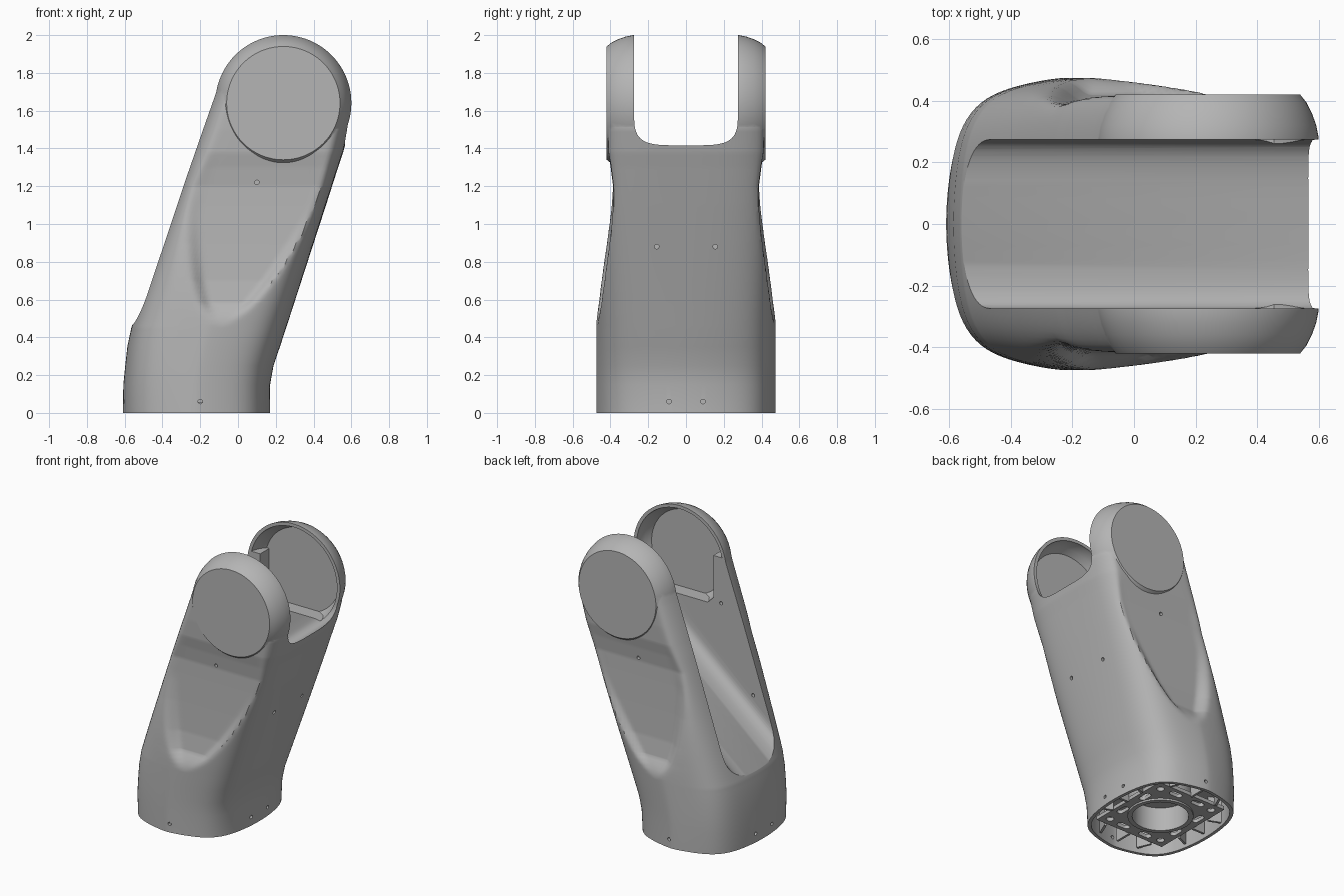
import bpy, bmesh, math
from mathutils import Matrix

old = bpy.data.objects.get("Cube")
if old:
    bpy.data.objects.remove(old, do_unlink=True)

grey = bpy.data.materials.new("light_grey")
grey.use_nodes = True
COLOUR = (0.46, 0.46, 0.46, 1)
grey.diffuse_color = COLOUR
grey.node_tree.nodes["Principled BSDF"].inputs["Base Color"].default_value = COLOUR


def make(name, bm):
    bmesh.ops.recalc_face_normals(bm, faces=bm.faces)
    me = bpy.data.meshes.new(name)
    bm.to_mesh(me)
    bm.free()
    ob = bpy.data.objects.new(name, me)
    bpy.context.collection.objects.link(ob)
    me.materials.append(grey)
    return ob


def loft(name, rings):
    """Closed solid through equal-length rings of points."""
    bm = bmesh.new()
    rows = [[bm.verts.new(p) for p in ring] for ring in rings]
    n = len(rows[0])
    for a, b in zip(rows, rows[1:]):
        for i in range(n):
            j = (i + 1) % n
            bm.faces.new((a[i], a[j], b[j], b[i]))
    bm.faces.new(rows[0])
    bm.faces.new(rows[-1])
    return make(name, bm)


def lathe_y(name, profile, cx, cz, n=96):
    """Solid of revolution about a y axis; profile is (y, radius)."""
    turn = [2 * math.pi * i / n for i in range(n)]
    return loft(name, [[(cx + r * math.cos(t), y, cz + r * math.sin(t)) for t in turn]
                       for y, r in profile])


def disc_z(name, cx, cy, r, z0, z1, stretch=(0, 0)):
    """Upright cylinder, optionally stretched into a slot."""
    def ring(z):
        pts = []
        for i in range(48):
            t = 2 * math.pi * (i + 0.5) / 48
            c, s = math.cos(t), math.sin(t)
            pts.append((cx + r * c + math.copysign(stretch[0], c),
                        cy + r * s + math.copysign(stretch[1], s), z))
        return pts
    return loft(name, [ring(z0), ring(z1)])


def box(name, centre, size, angle=0):
    bm = bmesh.new()
    bmesh.ops.create_cube(bm, size=1, matrix=Matrix.Translation(centre)
                          @ Matrix.Rotation(angle, 4, 'Z') @ Matrix.Diagonal((*size, 1)))
    return make(name, bm)


def combine(target, tool, operation='DIFFERENCE'):
    mod = target.modifiers.new("cut", 'BOOLEAN')
    mod.operation, mod.solver, mod.object = operation, 'EXACT', tool
    bpy.context.view_layer.update()
    with bpy.context.temp_override(object=target, active_object=target):
        bpy.ops.object.modifier_apply(modifier=mod.name)
    bpy.data.objects.remove(tool, do_unlink=True)


def smooth(ob, angle=32):
    bpy.ops.object.select_all(action='DESELECT')
    ob.select_set(True)
    bpy.context.view_layer.objects.active = ob
    bpy.ops.object.shade_smooth_by_angle(angle=math.radians(angle))


# Leaning body: height, min x, max x, side limit at scoop rim, side limit at scoop floor
KEYS = [(0, -.61, .17, .62, .62), (.15, -.607, .17, .60, .60), (.25, -.597, .188, .57, .57),
        (.35, -.586, .222, .55, .55), (.45, -.565, .255, .52, .50), (.58, -.52, .297, .475, .42),
        (.7, -.478, .336, .452, .402), (.9, -.407, .401, .42, .392),
        (1.1, -.337, .466, .395, .385), (1.2, -.302, .498, .387, .383),
        (1.3, -.267, .53, .402, .396), (1.38, -.238, .557, .413, .411),
        (1.5, -.196, .588, .416, .416), (1.64, -.146, .6, .416, .416),
        (1.757, -.105, .58, .416, .416)]
HEAD_X, HEAD_Z = .24, 1.64


def outline(z):
    for a, b in zip(KEYS, KEYS[1:]):
        if z <= b[0] + 1e-6:
            f = (z - a[0]) / (b[0] - a[0])
            return [p + (q - p) * f for p, q in zip(a[1:], b[1:])]


def section(z, inset=0, level=None, n=160):
    """Rounded box with bowed sides, pressed in by the side scoops."""
    lo, hi, rim, floor = outline(z)
    rise = min(1, z / 1.4)
    power, bow = 7 - 2.5 * rise, .18 - .16 * rise
    half_width = .34 * min(1, max(0, z - .46) / .6) ** .5
    axis = -.09 + .28 * (z - .46)
    pts = []
    for i in range(n):
        t = 2 * math.pi * (i + .5) / n
        c, s = math.cos(t), math.sin(t)
        r = (abs(c) ** power + abs(s) ** power) ** (-1 / power)
        u, v = r * c, r * s
        x = (lo + hi) / 2 + ((hi - lo) / 2 - inset) * u * (1 - bow * v * v)
        y = (.475 - inset) * abs(v) * (1 - bow * abs(u) ** 1.5)
        g = min(1, max(0, (abs(x - axis) - half_width + .07) / .09))
        limit = floor + (rim - floor) * g * g * (3 - 2 * g)
        y *= (1 + (y / limit) ** 40) ** (-1 / 40)
        pts.append((x, math.copysign(y, s), z if level is None else level))
    return pts


# Body with side scoops, joined to the round head
levels = sorted({k[0] for k in KEYS} | {.4125 + .025 * i for i in range(53)})
body = loft("arm_housing", [section(z) for z in levels])
half = [(.42, .30), (.395, .32), (.36, .338), (.32, .352), (.28, .36)]
head = lathe_y("head", half + [(-y, r) for y, r in reversed(half)], HEAD_X, HEAD_Z)
combine(body, head, 'UNION')

# Fork slot with a sloping, round-cornered floor
floor_arc = [(.275 * math.copysign(abs(math.cos(t)) ** .5, math.cos(t)),
              .17 - .17 * math.sin(t) ** .5)
             for t in [math.pi * i / 32 for i in range(33)]]
shape = [(.275, 3)] + floor_arc + [(-.275, 3)]
combine(body, loft("slot", [[(x, y, z + .49 + .845 * (x + .53)) for y, z in shape]
                            for x in (-1.2, 1.2)]))

# Pockets inside both fork heads, stopping above the flat inner panels
for side in (1, -1):
    pocket = lathe_y("pocket", [(side * .2, .337), (side * .29, .337),
                                (side * .34, .318), (side * .375, .29)], HEAD_X, HEAD_Z)
    combine(pocket, box("lower_panel", (.24, side * .3, 1.18), (1, .4, .4)))
    combine(pocket, box("rear_panel", (-.22, side * .3, 1.42), (.4, .4, .6)))
    combine(body, pocket)

# Hollow foot
combine(body, loft("foot_hollow", [section(0, .022, -.1), section(0, .022, .2)]))

# Screw holes: position and drilling axis
holes = []
for s in (1, -1):
    holes += [((-.2, s * .475, .06), 'Y'), ((.1, s * .386, 1.22), 'Y'),
              ((-.08, s * .275, 1.4), 'Y'), ((-.33, s * .275, .82), 'Y'),
              ((.393, s * .155, .88), 'X'), ((.17, s * .09, .06), 'X'),
              ((-.61, s * .09, .06), 'X')]
bm = bmesh.new()
for place, axis in holes:
    turn = Matrix.Rotation(math.pi / 2, 4, 'Y' if axis == 'X' else 'X')
    bmesh.ops.create_cone(bm, cap_ends=True, segments=16, radius1=.012, radius2=.012,
                          depth=.05, matrix=Matrix.Translation(place) @ turn)
combine(body, make("screw_holes", bm))
smooth(body)

# Mounting plate with a round opening and slots
PX = -.22
plate = box("mounting_plate", (PX, 0, .045), (.54, .62, .025))
combine(plate, disc_z("opening", PX, 0, .185, -.1, .15))
for sx in (1, -1):
    for sy in (1, -1):
        combine(plate, disc_z("slot", PX + sx * .22, sy * .11, .022, -.1, .15, (0, .025)))
        combine(plate, disc_z("slot", PX + sx * .09, sy * .26, .022, -.1, .15, (.025, 0)))
        combine(plate, disc_z("slot", PX + sx * .21, sy * .25, .025, -.1, .15))
smooth(plate)

# Bearing collar in the middle of the plate
collar = disc_z("bearing_collar", PX, 0, .21, .02, .2)
combine(collar, disc_z("bore", PX, 0, .18, -.1, .185))
smooth(collar)

# Ribs between plate and foot wall
for s in (1, -1):
    for k in (-1, 0, 1):
        box("side_rib", (PX + k * .17, s * .365, .115), (.016, .12 - abs(k) * .02, .18), .4 * k * s)
        box("end_rib", (PX + s * .315, k * .16, .115), (.09, .016, .18), .4 * k * s)
